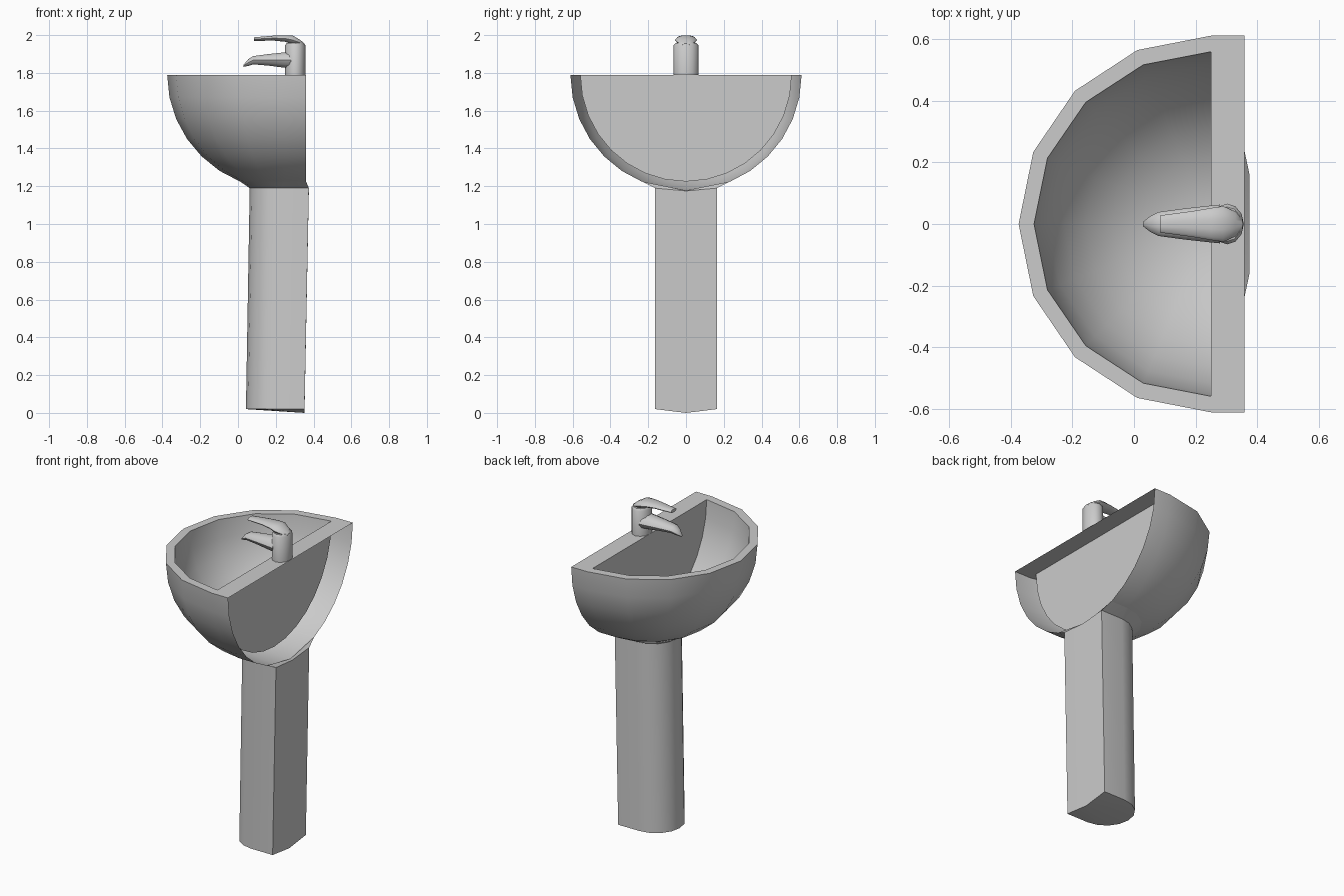
import bpy, bmesh
from math import sin, cos, pi, radians

if "Cube" in bpy.data.objects:
    bpy.data.objects.remove(bpy.data.objects["Cube"])


def skin(bm, rings, closed=False):
    """Join successive rings of points with quads; return the vertex rings."""
    vr = [[bm.verts.new(p) for p in r] for r in rings]
    for a, b in zip(vr, vr[1:]):
        n = len(a)
        for i in range(n if closed else n - 1):
            j = (i + 1) % n
            bm.faces.new((a[i], a[j], b[j], b[i]))
    return vr


def finish(bm, name, angle=35):
    bmesh.ops.remove_doubles(bm, verts=bm.verts[:], dist=0.0004)
    bmesh.ops.dissolve_degenerate(bm, edges=bm.edges[:], dist=0.0001)
    bmesh.ops.recalc_face_normals(bm, faces=bm.faces[:])
    me = bpy.data.meshes.new(name)
    bm.to_mesh(me)
    bm.free()
    ob = bpy.data.objects.new(name, me)
    bpy.context.collection.objects.link(ob)
    bpy.ops.object.select_all(action='DESELECT')
    ob.select_set(True)
    bpy.context.view_layer.objects.active = ob
    bpy.ops.object.shade_smooth_by_angle(angle=radians(angle))
    return ob


def half_ring(xc, rx, ry, z, back=None):
    """Half of a 16-gon bulging to -x, optionally run straight back to x = back."""
    pts = [(xc - rx * sin(pi * i / 8), ry * cos(pi * i / 8), z) for i in range(9)]
    if back is not None:
        pts = [(back, ry, z)] + pts + [(back, -ry, z)]
    return pts


RIM, XC, BACK = 1.79, 0.25, 0.36


def shell(rx, ry, depth, back=None):
    return [half_ring(XC, rx * cos(k * pi / 16), ry * cos(k * pi / 16),
                      RIM - depth * sin(k * pi / 16), back) for k in range(9)]


# Basin: outer shell open at the back, inner bowl, flat rim and recessed back panel
bm = bmesh.new()
outer = skin(bm, shell(0.625, 0.612, 0.612, BACK))
inner = skin(bm, shell(0.575, 0.56, 0.565))
o, n = outer[0], inner[0]
for i in range(8):
    bm.faces.new((o[i + 1], o[i + 2], n[i + 1], n[i]))
bm.faces.new((o[0], o[1], n[0], n[8], o[9], o[10]))
bm.faces.new([r[0] for r in inner] + [r[8] for r in inner[-2::-1]])
finish(bm, "basin")


# Pedestal: flared collar under the basin, slightly leaning D-shaped column
def column_ring(xc, rx, ry, z, back, mid_z):
    return half_ring(xc, rx, ry, z, back) + [(back, 0, mid_z)]


bm = bmesh.new()
rings = skin(bm, [column_ring(XC, 0.239, 0.234, 1.225, BACK, 1.178),
                  column_ring(0.225, 0.163, 0.163, 1.19, 0.375, 1.175),
                  column_ring(0.205, 0.163, 0.163, 0.02, 0.352, 0.0)], True)
foot = rings[-1]
hub = foot[-1]
for i in range(len(foot) - 2):
    bm.faces.new((hub, foot[i], foot[i + 1]))
finish(bm, "pedestal")


# Tap body: short upright octagon
bm = bmesh.new()
body = skin(bm, [[(0.303 + rx * cos(pi * i / 6), ry * sin(pi * i / 6), z)
                  for i in range(12)]
                 for rx, ry, z in ((0.054, 0.066, RIM), (0.054, 0.066, 1.945),
                                   (0.046, 0.056, 1.957))], True)
bm.faces.new(body[-1])
finish(bm, "tap_body", 40)


# Spout and lever: ellipse sections lofted along x
def loft(name, sections):
    b = bmesh.new()
    r = skin(b, [[(x, ry * cos(pi * i / 5), z + rz * sin(pi * i / 5))
                  for i in range(10)] for x, z, ry, rz in sections], True)
    b.faces.new(r[0])
    b.faces.new(r[-1])
    finish(b, name, 45)


loft("tap_spout", [(0.28, 1.868, 0.063, 0.045), (0.25, 1.868, 0.06, 0.043),
                   (0.16, 1.869, 0.05, 0.032), (0.08, 1.867, 0.039, 0.023),
                   (0.055, 1.855, 0.027, 0.019), (0.03, 1.838, 0.008, 0.006)])
loft("tap_lever", [(0.352, 1.95, 0.018, 0.006), (0.33, 1.959, 0.04, 0.016),
                   (0.29, 1.974, 0.058, 0.025), (0.25, 1.982, 0.052, 0.018),
                   (0.19, 1.984, 0.042, 0.014), (0.085, 1.979, 0.028, 0.01)])
